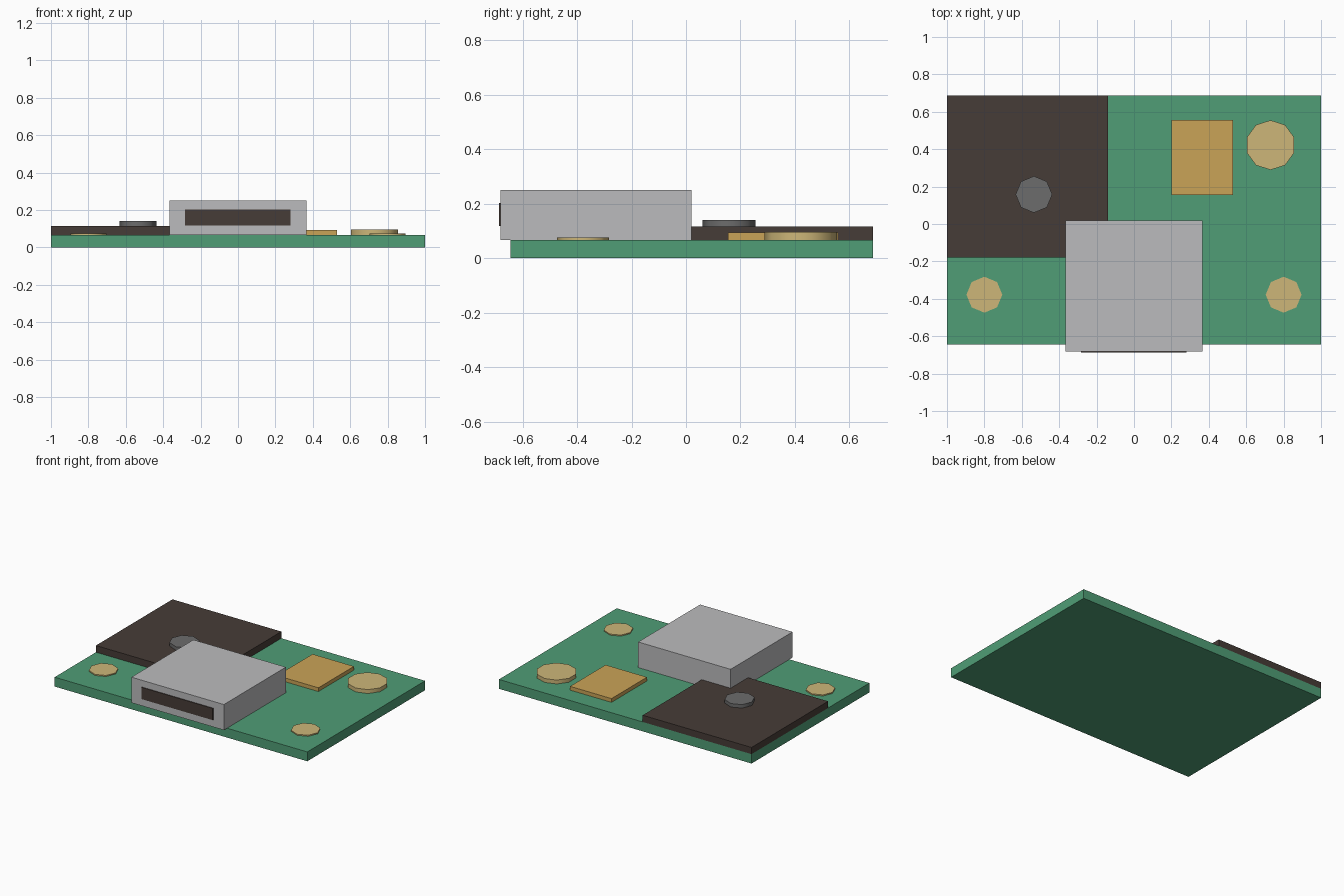
import bpy
import math

cube = bpy.data.objects.get("Cube")
if cube:
    bpy.data.objects.remove(cube, do_unlink=True)


def material(name, rgb):
    mat = bpy.data.materials.new(name)
    mat.use_nodes = True
    color = (*rgb, 1)
    mat.diffuse_color = color
    mat.node_tree.nodes["Principled BSDF"].inputs["Base Color"].default_value = color
    return mat


green = material("board green", (0.08, 0.34, 0.18))
dark = material("dark brown", (0.062, 0.045, 0.038))
silver = material("silver grey", (0.50, 0.50, 0.51))
grey = material("mid grey", (0.15, 0.15, 0.15))
tan = material("pale gold", (0.61, 0.47, 0.19))
orange = material("amber", (0.59, 0.37, 0.097))


def box(name, x, y, z, mat):
    """Box spanning the given (min, max) ranges."""
    spans = (x, y, z)
    bpy.ops.mesh.primitive_cube_add(size=1, location=[(a + b) / 2 for a, b in spans])
    obj = bpy.context.object
    obj.name = name
    obj.scale = [b - a for a, b in spans]
    bpy.ops.object.transform_apply(location=False, rotation=False, scale=True)
    obj.data.materials.append(mat)


def disc(name, x, y, z, radius, sides, mat):
    """Upright cylinder with softened sides and crisp rims."""
    bpy.ops.mesh.primitive_cylinder_add(vertices=sides, radius=radius, depth=z[1] - z[0],
                                        location=(x, y, (z[0] + z[1]) / 2))
    obj = bpy.context.object
    obj.name = name
    obj.data.materials.append(mat)
    bpy.ops.object.shade_smooth_by_angle(angle=math.radians(60))


TOP = 0.067  # upper surface of the board

# Circuit board
box("board", (-1, 1), (-0.645, 0.687), (0, TOP), green)

# Dark module with a round button
box("module", (-1, -0.138), (-0.178, 0.687), (TOP, 0.115), dark)
disc("module_button", -0.535, 0.158, (0.11, 0.14), 0.098, 8, grey)

# Metal socket with its opening at the front
box("socket", (-0.367, 0.365), (-0.681, 0.02), (TOP, 0.25), silver)
box("socket_opening", (-0.283, 0.281), (-0.687, -0.679), (0.118, 0.202), dark)

# Small flat components
box("amber_chip", (0.2, 0.528), (0.155, 0.557), (TOP, 0.094), orange)
disc("round_cell", 0.73, 0.422, (0.06, 0.095), 0.133, 10, tan)

# Front mounting pads
for side, x in (("right", -0.8), ("left", 0.8)):
    disc(side + "_pad", x, -0.378, (0.03, 0.075), 0.096, 8, tan)
